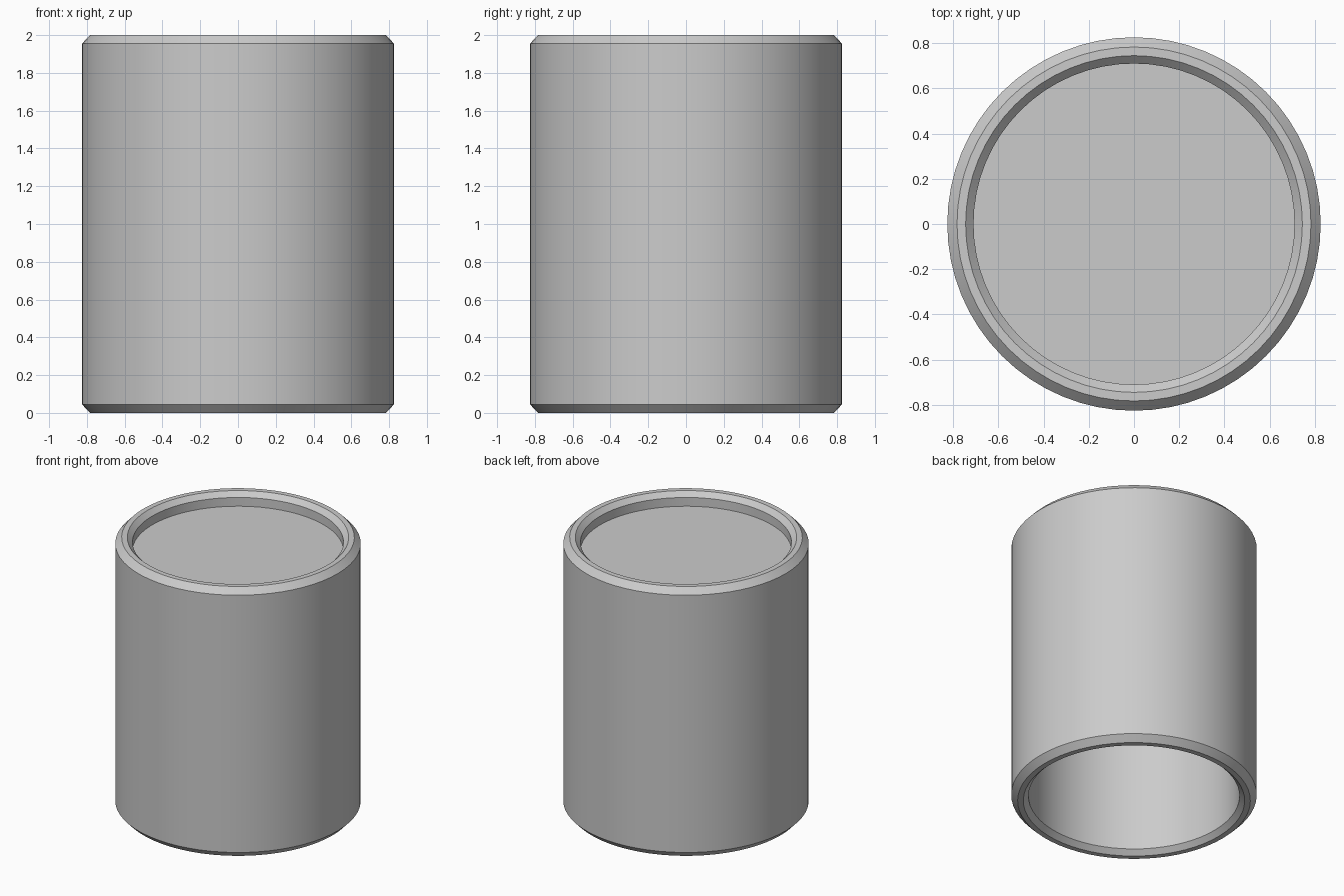
import bpy
import bmesh
import math

SEGMENTS = 64

cube = bpy.data.objects.get("Cube")
if cube:
    bpy.data.objects.remove(cube, do_unlink=True)

# Single plain grey
grey = bpy.data.materials.new("plain_grey")
grey.use_nodes = True
colour = (0.6, 0.6, 0.6, 1)
grey.diffuse_color = colour
grey.node_tree.nodes["Principled BSDF"].inputs["Base Color"].default_value = colour


def lathe(name, profile):
    """Spin an open (radius, height) profile about z; points on the axis merge."""
    bm = bmesh.new()
    verts = [bm.verts.new((r, 0, z)) for r, z in profile]
    edges = [bm.edges.new(pair) for pair in zip(verts, verts[1:])]
    bmesh.ops.spin(bm, geom=verts + edges, cent=(0, 0, 0), axis=(0, 0, 1),
                   angle=math.tau, steps=SEGMENTS, use_duplicate=False)
    bmesh.ops.remove_doubles(bm, verts=bm.verts, dist=0.0001)
    bmesh.ops.recalc_face_normals(bm, faces=bm.faces)
    mesh = bpy.data.meshes.new(name)
    bm.to_mesh(mesh)
    bm.free()
    mesh.materials.append(grey)
    obj = bpy.data.objects.new(name, mesh)
    bpy.context.collection.objects.link(obj)
    bpy.context.view_layer.objects.active = obj
    obj.select_set(True)
    bpy.ops.object.shade_smooth_by_angle(angle=math.radians(30))
    obj.select_set(False)
    return obj


# Hollow cup: recessed top panel, chamfered rims, open underside
outer, rim_out, rim_in, bore = 0.826, 0.783, 0.745, 0.71
chamfer, lip, recess, panel = 0.045, 0.035, 0.1, 0.04
lathe("hollow_cylinder", [
    (0, 2 - recess), (bore, 2 - recess), (bore, 2 - lip),
    (rim_in, 2), (rim_out, 2), (outer, 2 - chamfer),
    (outer, chamfer), (rim_out, 0), (rim_in, 0),
    (bore, lip), (bore, 2 - recess - panel), (0, 2 - recess - panel),
])
